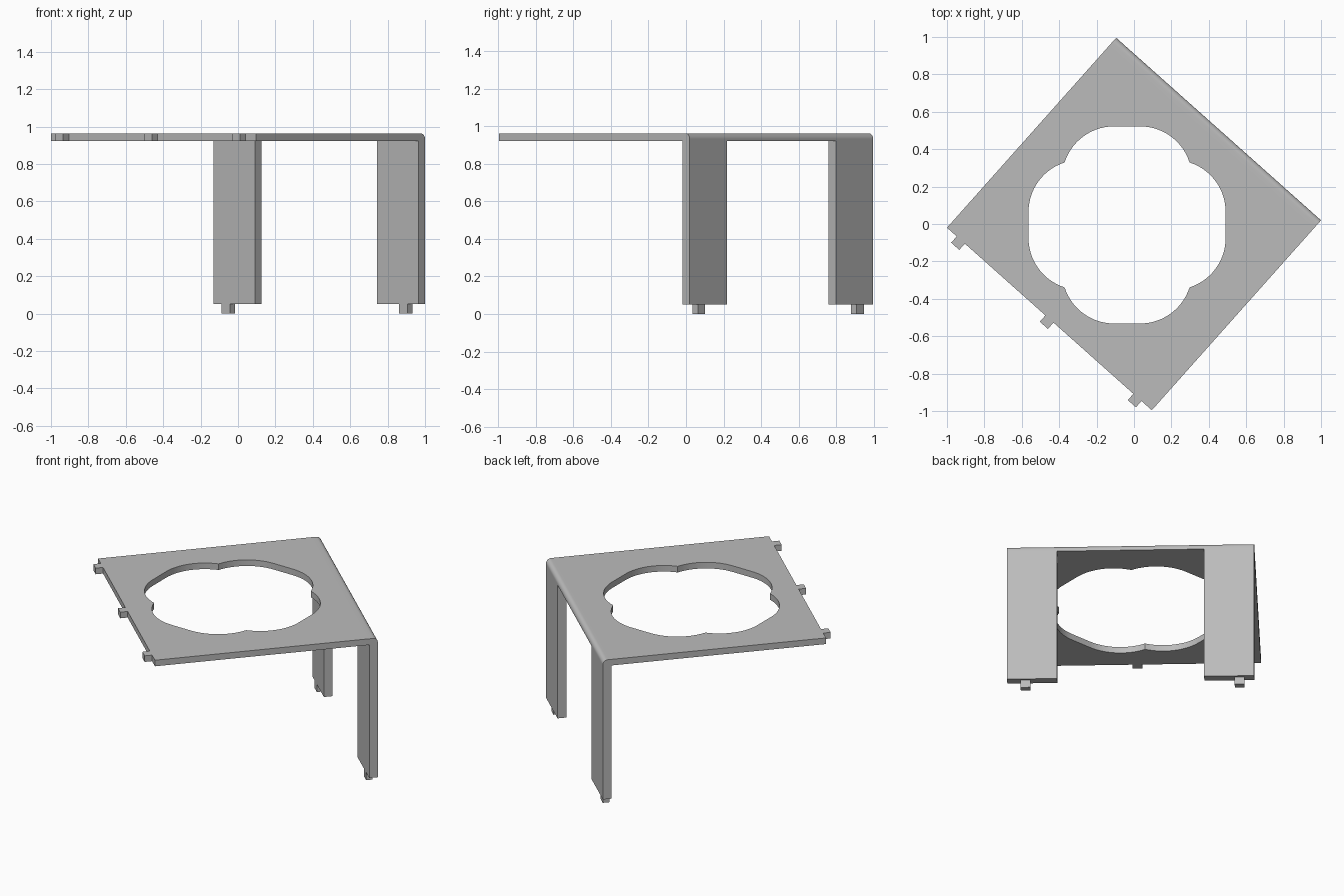
import bpy, bmesh
from math import radians, sin, cos, atan2, pi
from mathutils import Matrix, Vector

cube = bpy.data.objects.get("Cube")
if cube:
    bpy.data.objects.remove(cube, do_unlink=True)

W, H = 1.467, 1.36              # plate size along the bend and across it
Z0, Z1 = 0.922, 0.962           # plate underside and top
LEG_T, LEG_W, LEG_Z = 0.053, 0.297, 0.05
TAB_W, TAB_T = 0.058, 0.04
TURN = Matrix.Rotation(radians(-41.7), 4, "Z")

grey = bpy.data.materials.new("plain_grey")
grey.use_nodes = True
grey.diffuse_color = (0.5, 0.5, 0.5, 1)
grey.node_tree.nodes["Principled BSDF"].inputs["Base Color"].default_value = (0.5, 0.5, 0.5, 1)


def finish(name, bm):
    bmesh.ops.recalc_face_normals(bm, faces=bm.faces)
    mesh = bpy.data.meshes.new(name)
    bm.to_mesh(mesh)
    bm.free()
    mesh.materials.append(grey)
    obj = bpy.data.objects.new(name, mesh)
    bpy.context.collection.objects.link(obj)
    bpy.ops.object.select_all(action="DESELECT")
    obj.select_set(True)
    bpy.context.view_layer.objects.active = obj
    bpy.ops.object.shade_smooth_by_angle(angle=radians(30))
    return obj


def prism(name, points, shift):
    """Extrude one closed outline of 3D points."""
    bm = bmesh.new()
    face = bm.faces.new([bm.verts.new(TURN @ Vector(p)) for p in points])
    ext = bmesh.ops.extrude_face_region(bm, geom=[face])
    moved = [v for v in ext["geom"] if isinstance(v, bmesh.types.BMVert)]
    bmesh.ops.translate(bm, verts=moved, vec=TURN @ Vector(shift))
    return finish(name, bm)


def box(name, u, v, z):
    points = [(u[0], v[0], z[0]), (u[1], v[0], z[0]), (u[1], v[1], z[0]), (u[0], v[1], z[0])]
    return prism(name, points, (0, 0, z[1] - z[0]))


# Plate outline with three tabs along the free edge
bend_v = H / 2 - LEG_T
outline = [(-W / 2, -H / 2)]
for start in (0.07, 0.705, 1.335):
    a = start - W / 2
    b = a + TAB_W
    outline += [(a, -H / 2), (a, -H / 2 - 0.045), (b, -H / 2 - 0.045), (b, -H / 2)]
outline += [(W / 2, -H / 2), (W / 2, bend_v), (-W / 2, bend_v)]
outline = [TURN @ Vector((u, v, Z0)) for u, v in outline]

# Four-lobed opening: each lobe is two arcs joined by a short flat
flat, reach, radius, steps = 0.07, 0.527, 0.277, 14
cusp = atan2(0.0845, 0.2645)
arc = [cusp + (pi / 2 - cusp) * i / steps for i in range(steps + 1)]
half = [(flat + radius * cos(t), reach - radius + radius * sin(t)) for t in arc]
lobe = half + [(-x, y) for x, y in reversed(half)][:-1]
hole = []
for quarter in range(4):
    spin = Matrix.Rotation(quarter * pi / 2, 4, "Z")
    hole += [spin @ Vector((x, y, 0)) + Vector((-0.037, -0.005, Z0)) for x, y in lobe]

bm = bmesh.new()
edges = []
for loop in (outline, hole):
    verts = [bm.verts.new(p) for p in loop]
    edges += [bm.edges.new((verts[i - 1], verts[i])) for i in range(len(verts))]
bmesh.ops.triangle_fill(bm, use_beauty=True, use_dissolve=False, edges=edges)
ext = bmesh.ops.extrude_face_region(bm, geom=bm.faces[:])
moved = [v for v in ext["geom"] if isinstance(v, bmesh.types.BMVert)]
bmesh.ops.translate(bm, verts=moved, vec=(0, 0, Z1 - Z0))
finish("top_plate", bm)

# Rounded bend along the leg edge
r = 0.03
profile = [(bend_v, Z0), (H / 2, Z0)]
profile += [(H / 2 - r + r * cos(t), Z1 - r + r * sin(t)) for t in [pi / 16 * i for i in range(9)]]
profile += [(bend_v, Z1)]
prism("rounded_bend", [(-W / 2, v, z) for v, z in profile], (W, 0, 0))

# Two flat legs, each with a foot tab flush with its inner face
for side, u0, tab_u in (("back", -W / 2, -W / 2 + 0.058),
                        ("left", W / 2 - LEG_W, W / 2 - 0.08 - TAB_W)):
    box(side + "_leg", (u0, u0 + LEG_W), (bend_v, H / 2), (LEG_Z, Z0))
    box(side + "_foot_tab", (tab_u, tab_u + TAB_W), (bend_v, bend_v + TAB_T), (0, LEG_Z))
